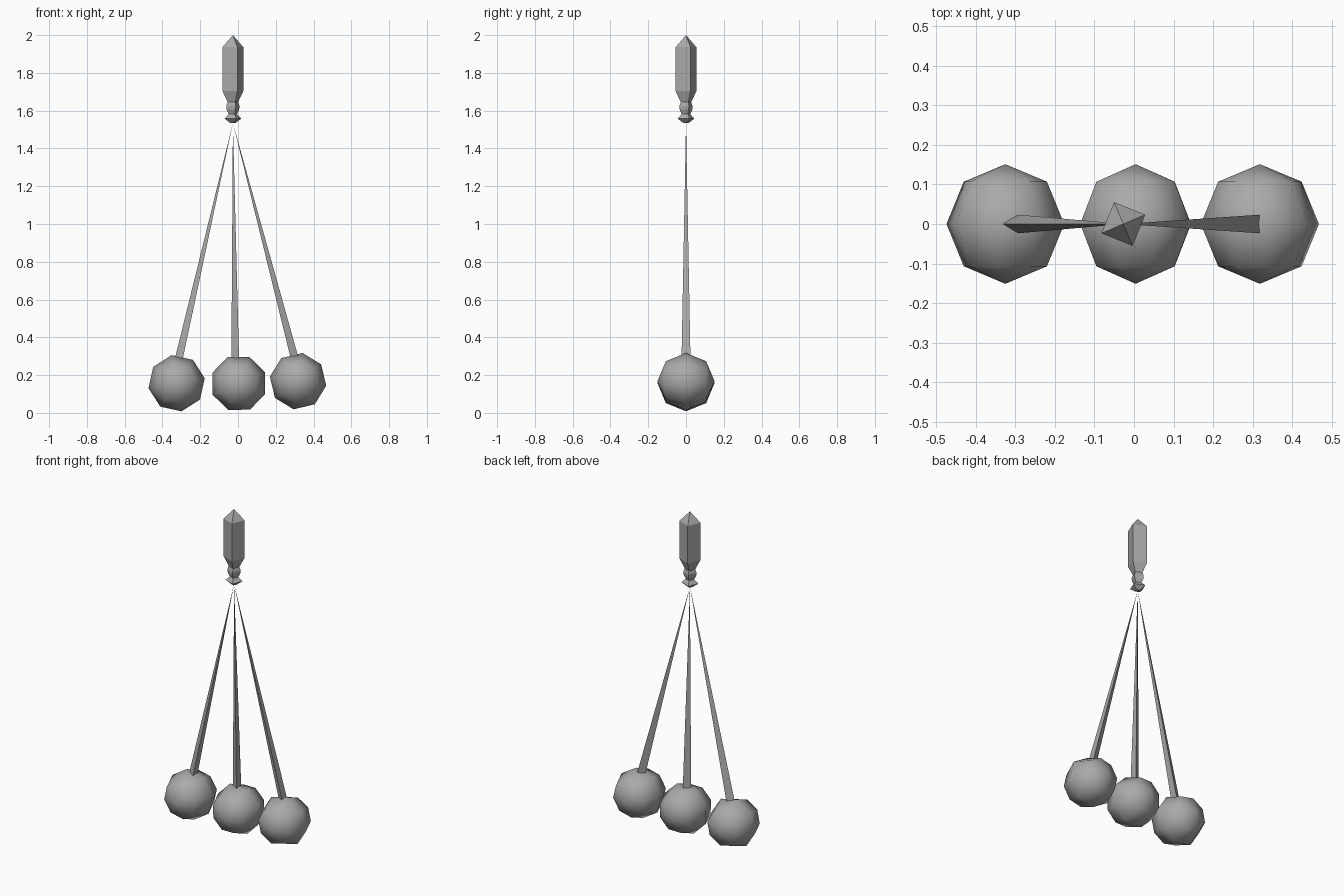
import bpy, bmesh, math
from mathutils import Vector, Matrix

if "Cube" in bpy.data.objects:
    bpy.data.objects.remove(bpy.data.objects["Cube"])

grey = bpy.data.materials.new("grey")
grey.diffuse_color = (0.4, 0.4, 0.4, 1)
grey.use_nodes = True
grey.node_tree.nodes["Principled BSDF"].inputs["Base Color"].default_value = grey.diffuse_color

TOP = Vector((-0.027, 0, 1.535))  # where the cords meet under the handle


def finish(name, bm, smooth=False):
    bmesh.ops.recalc_face_normals(bm, faces=bm.faces)
    for f in bm.faces:
        f.smooth = smooth
    mesh = bpy.data.meshes.new(name)
    bm.to_mesh(mesh)
    bm.free()
    mesh.materials.append(grey)
    obj = bpy.data.objects.new(name, mesh)
    bpy.context.collection.objects.link(obj)
    return obj


def handle(profile, sides=4, turn=math.radians(23)):
    # Square turned handle, closed to a point at the top
    bm = bmesh.new()
    rings = []
    for r, z in profile:
        rings.append([bm.verts.new((TOP.x + r * math.cos(turn + math.tau * i / sides),
                                    r * math.sin(turn + math.tau * i / sides), z))
                      for i in range(sides)])
    for a, b in zip(rings, rings[1:]):
        for i in range(sides):
            j = (i + 1) % sides
            bm.faces.new((a[i], a[j], b[j], b[i]))
    bm.faces.new(rings[0])
    tip = bm.verts.new((TOP.x, 0, 2.0))
    for i in range(sides):
        bm.faces.new((rings[-1][i], rings[-1][(i + 1) % sides], tip))
    finish("handle", bm)


def cord(name, end):
    # Three-sided tapering cord, one corner pointing to -x
    bm = bmesh.new()
    axis = TOP - end
    tilt = math.atan2(axis.x, axis.z)
    place = Matrix.Translation(end) @ Matrix.Rotation(tilt, 4, 'Y')
    base = [bm.verts.new(place @ Vector((0.027 * math.cos(a), 0.027 * math.sin(a), 0)))
            for a in (math.pi + math.tau * i / 3 for i in range(3))]
    tip = bm.verts.new(TOP)
    bm.faces.new(base)
    for i in range(3):
        bm.faces.new((base[i], base[(i + 1) % 3], tip))
    finish(name, bm)


def ball(name, x, z, turn):
    # Eight-sided ball with its poles along y
    bm = bmesh.new()
    place = (Matrix.Translation((x, 0, z)) @ Matrix.Rotation(-math.radians(turn), 4, 'Y')
             @ Matrix.Rotation(math.pi / 2, 4, 'X'))
    bmesh.ops.create_uvsphere(bm, u_segments=8, v_segments=4, radius=0.151, matrix=place)
    finish(name, bm, smooth=True)


handle([(0.016, 1.535), (0.048, 1.558), (0.024, 1.582), (0.036, 1.605),
        (0.038, 1.625), (0.03, 1.645), (0.06, 1.704), (0.06, 1.936)])

# Cord end x, z and ball centre x, z, turn
for side, ex, ez, bx, bz, turn in (
        ("left", -0.305, 0.292, -0.325, 0.157, 10),
        ("middle", -0.008, 0.290, 0.004, 0.156, 23),
        ("right", 0.304, 0.300, 0.318, 0.168, -9)):
    cord(side + "_cord", Vector((ex, 0, ez)))
    ball(side + "_ball", bx, bz, turn)
